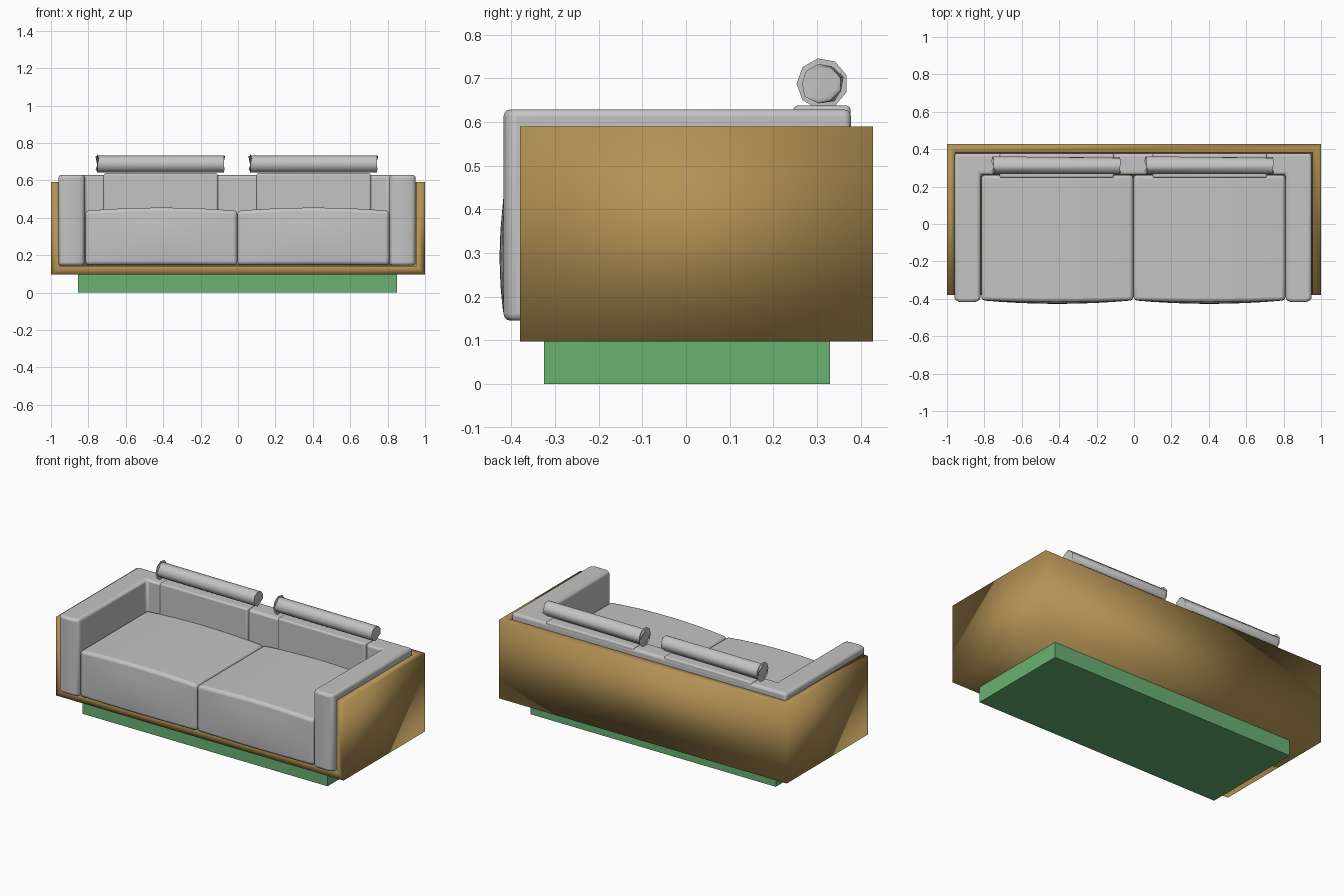
import bpy, bmesh, math
from mathutils import Matrix

if "Cube" in bpy.data.objects:
    bpy.data.objects.remove(bpy.data.objects["Cube"], do_unlink=True)


def material(name, rgb):
    m = bpy.data.materials.new(name)
    m.use_nodes = True
    m.diffuse_color = (*rgb, 1)
    m.node_tree.nodes["Principled BSDF"].inputs["Base Color"].default_value = (*rgb, 1)
    return m


fabric = material("grey_fabric", (0.55, 0.55, 0.55))
wood = material("oak_wood", (0.45, 0.29, 0.09))
green = material("green_base", (0.14, 0.44, 0.17))


def finish(bm, name, mat, bevel=0, smooth_angle=None):
    bmesh.ops.recalc_face_normals(bm, faces=bm.faces)
    me = bpy.data.meshes.new(name)
    bm.to_mesh(me)
    bm.free()
    me.materials.append(mat)
    ob = bpy.data.objects.new(name, me)
    bpy.context.collection.objects.link(ob)
    if bevel:
        b = ob.modifiers.new("soft_edges", "BEVEL")
        b.width, b.segments = bevel, 3
        b.limit_method, b.angle_limit = "ANGLE", math.radians(40)
    if smooth_angle:
        bpy.ops.object.select_all(action="DESELECT")
        ob.select_set(True)
        bpy.context.view_layer.objects.active = ob
        bpy.ops.object.shade_smooth_by_angle(angle=math.radians(smooth_angle))
    return ob


def box(x, y, z):
    bm = bmesh.new()
    bmesh.ops.create_cube(bm, size=1)
    for v in bm.verts:
        for i, (lo, hi) in enumerate((x, y, z)):
            v.co[i] = lo + (v.co[i] + 0.5) * (hi - lo)
    return bm


# Recessed plinth
finish(box((-0.855, 0.85), (-0.325, 0.33), (0, 0.1)), "plinth", green)

# Wooden shell, open at the front and top
bm = box((-1, 1), (-0.38, 0.428), (0.097, 0.59))
bmesh.ops.recalc_face_normals(bm, faces=bm.faces)
open_faces = [f for f in bm.faces if f.normal.z > 0.5 or f.normal.y < -0.5]
bmesh.ops.delete(bm, geom=open_faces, context="FACES_ONLY")
shell = finish(bm, "wooden_shell", wood)
for p in shell.data.polygons:
    p.use_smooth = True
s = shell.modifiers.new("panel_thickness", "SOLIDIFY")
s.thickness, s.offset, s.use_even_offset = 0.045, -1, True

# Upholstered arms and back in one U-shaped body
half = [(0.955, 0.378), (0.955, -0.405), (0.925, -0.418), (0.845, -0.418), (0.815, -0.405), (0.815, 0.265)]
outline = half + [(-x, y) for x, y in reversed(half)]
bm = bmesh.new()
face = bm.faces.new([bm.verts.new((x - 0.005, y, 0.145)) for x, y in outline])
ext = bmesh.ops.extrude_face_region(bm, geom=[face])["geom"]
bmesh.ops.translate(bm, vec=(0, 0, 0.484), verts=[v for v in ext if isinstance(v, bmesh.types.BMVert)])
finish(bm, "arms_and_back", fabric, 0.016, 35)

for side, cx in (("right", -0.41), ("left", 0.403)):
    # Seat cushion with crowned top and front
    bm = box((cx - 0.406, cx + 0.406), (-0.408, 0.262), (0.148, 0.437))
    bmesh.ops.subdivide_edges(bm, edges=bm.edges, cuts=7, use_grid_fill=True)
    for v in bm.verts:
        u = max(0, 1 - ((v.co.x - cx) / 0.406) ** 2)
        w = max(0, 1 - ((v.co.z - 0.29) / 0.147) ** 2)
        if v.co.z > 0.436:
            v.co.z += 0.017 * u
        if v.co.y < -0.407:
            v.co.y -= 0.008 * u + 0.011 * u * w
    finish(bm, side + "_seat_cushion", fabric, 0.018, 40)

    # Back cushion
    bx = -0.413 if cx < 0 else 0.405
    finish(box((bx - 0.305, bx + 0.305), (0.246, 0.377), (0.3, 0.638)),
           side + "_back_cushion", fabric, 0.01, 40)

    # Nine-sided bolster headrest
    bm = bmesh.new()
    bmesh.ops.create_cone(bm, cap_ends=True, segments=9, radius1=0.046, radius2=0.046, depth=0.675)
    for v in bm.verts:
        a = math.pi + 2 * math.pi * round(math.atan2(v.co.y, v.co.x) / (2 * math.pi / 9) - 0.25) / 9
        end = v.co.z
        v.co = (bx + end, 0.312 + 0.046 * math.cos(a), 0.688 + 0.046 * math.sin(a))
    rims = [e for e in bm.edges if abs(e.verts[0].co.x - e.verts[1].co.x) < 0.01]
    bmesh.ops.bevel(bm, geom=rims, offset=0.012, segments=3, profile=0.5, affect="EDGES")
    finish(bm, side + "_headrest", fabric, 0, 60)
